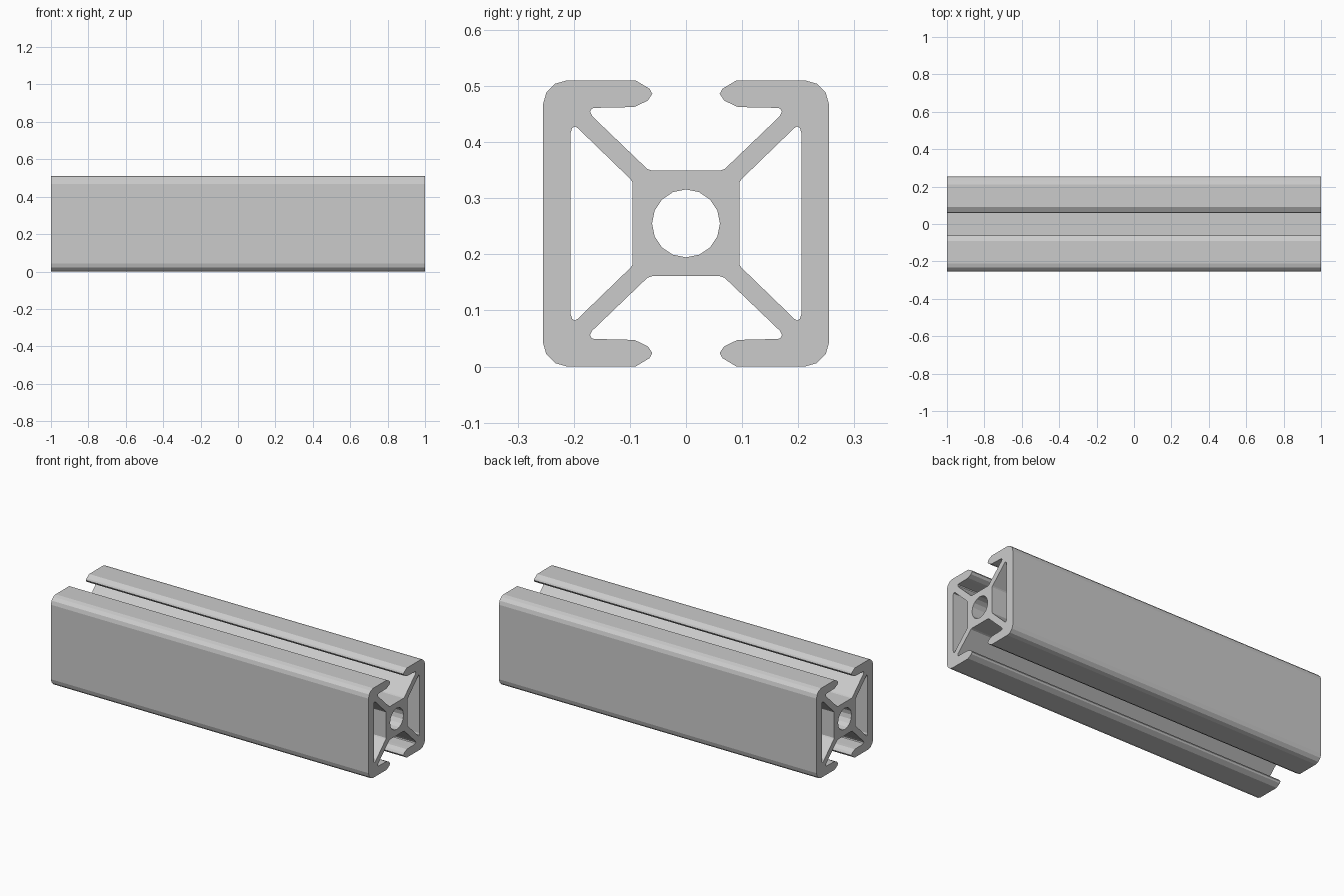
import bpy, bmesh
from math import cos, sin, pi
from mathutils import Matrix

if "Cube" in bpy.data.objects:
    bpy.data.objects.remove(bpy.data.objects["Cube"])

H = 0.255          # half of the square section
HALF_LENGTH = 1.0


def flip(points, sy, sz):
    return [(y * sy, z * sz) for y, z in points]


# Quarter outline: slot floor, web, lip, rounded outer corner (y, z from section centre)
quarter = [(0.060, 0.094), (0.069, 0.097), (0.167, 0.191), (0.171, 0.199),
           (0.168, 0.205), (0.161, 0.206), (0.110, 0.207), (0.091, 0.208),
           (0.068, 0.219), (0.060, 0.231), (0.065, 0.240), (0.090, H),
           (0.212, H), (0.233, 0.249), (0.249, 0.233), (H, 0.212)]
right_half = quarter + flip(quarter, 1, -1)[::-1]
outline = right_half + flip(right_half, -1, 1)[::-1]

# Closed side chamber
chamber_half = [(0.095, 0.073), (0.099, 0.079), (0.193, 0.170), (0.198, 0.173),
                (0.203, 0.170), (0.206, 0.160)]
chamber = chamber_half + flip(chamber_half, 1, -1)[::-1]

# Central bore
bore = [(0.0605 * cos(i * pi / 8), 0.0605 * sin(i * pi / 8)) for i in range(16)]

# Filled section extruded into a bar
curve = bpy.data.curves.new("section", 'CURVE')
curve.dimensions = '2D'
curve.fill_mode = 'BOTH'
curve.extrude = HALF_LENGTH
for loop in (outline, chamber, flip(chamber, -1, 1), bore):
    spline = curve.splines.new('POLY')
    spline.points.add(len(loop) - 1)
    for p, (y, z) in zip(spline.points, loop):
        p.co = (y, z, 0, 1)
    spline.use_cyclic_u = True

bar = bpy.data.objects.new("slotted_bar", curve)
bpy.context.collection.objects.link(bar)
bpy.context.view_layer.objects.active = bar
bar.select_set(True)
bpy.ops.object.convert(target='MESH')
bar = bpy.context.object
bar.name = "slotted_bar"

# Lay the bar along x, weld the caps to the walls, keep flat facets
bar.data.transform(Matrix(((0, 0, 1, 0), (1, 0, 0, 0), (0, 1, 0, H), (0, 0, 0, 1))))
bm = bmesh.new()
bm.from_mesh(bar.data)
bmesh.ops.remove_doubles(bm, verts=bm.verts, dist=1e-5)
bmesh.ops.recalc_face_normals(bm, faces=bm.faces)
for f in bm.faces:
    f.smooth = False
bm.to_mesh(bar.data)
bm.free()
